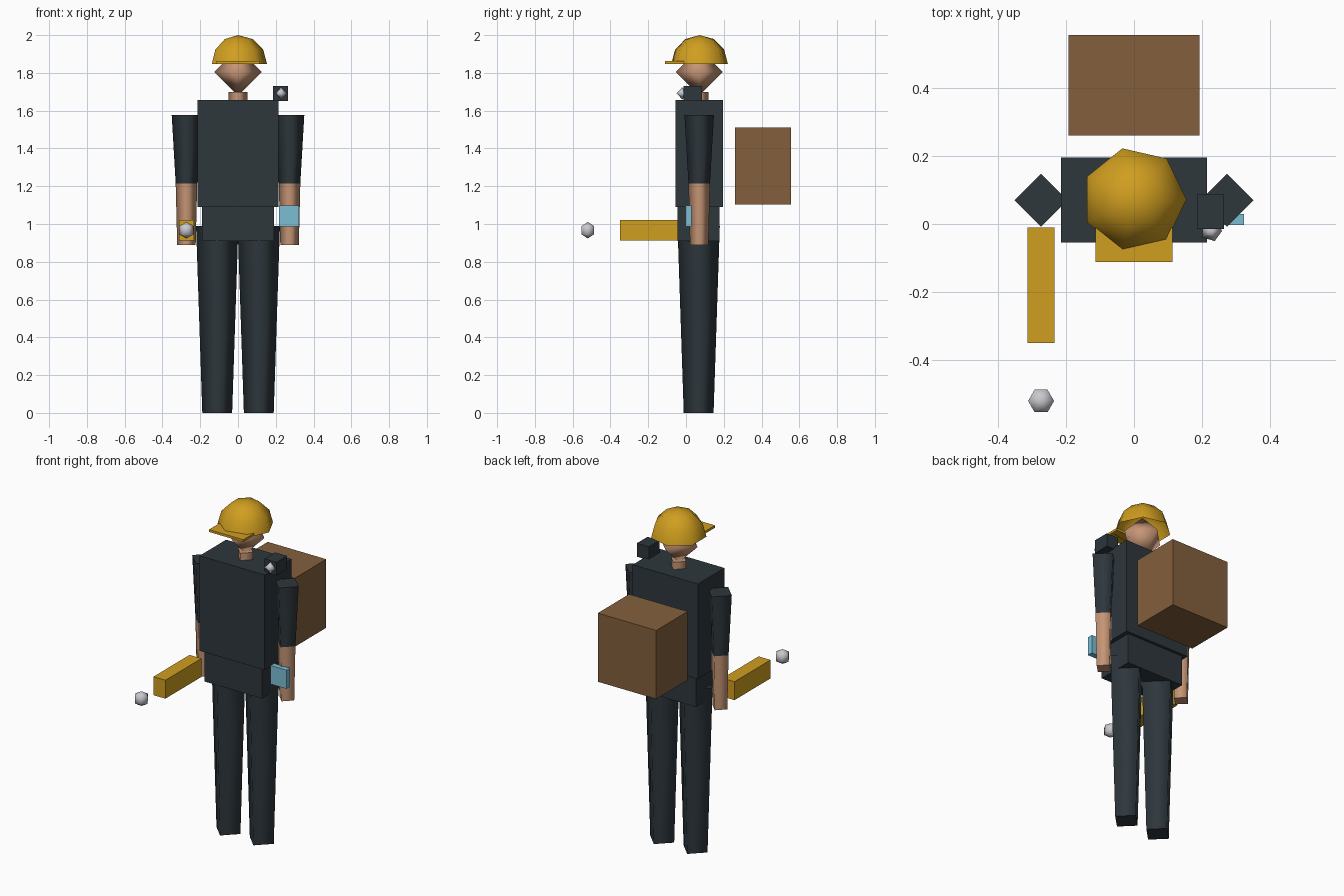
import bpy, bmesh
from math import sin, cos, pi

if "Cube" in bpy.data.objects:
    bpy.data.objects.remove(bpy.data.objects["Cube"], do_unlink=True)


def material(name, rgb):
    m = bpy.data.materials.new(name)
    m.use_nodes = True
    m.diffuse_color = (*rgb, 1)
    for node in m.node_tree.nodes:
        if node.type == 'BSDF_PRINCIPLED':
            node.inputs["Base Color"].default_value = (*rgb, 1)
    return m


SLATE = material("dark slate cloth", (0.027, 0.038, 0.046))
SKIN = material("skin", (0.56, 0.30, 0.178))
GOLD = material("golden yellow", (0.63, 0.342, 0.014))
BROWN = material("brown leather", (0.231, 0.117, 0.047))
CYAN = material("pale blue", (0.202, 0.515, 0.665))
GREY = material("light grey", (0.578, 0.578, 0.617))
CY = 0.07  # depth of the body axis


def finish(name, bm, mat):
    bmesh.ops.recalc_face_normals(bm, faces=bm.faces)
    me = bpy.data.meshes.new(name)
    bm.to_mesh(me)
    bm.free()
    me.materials.append(mat)
    ob = bpy.data.objects.new(name, me)
    bpy.context.collection.objects.link(ob)
    return ob


def box(name, mat, xs, ys, zs):
    bm = bmesh.new()
    bmesh.ops.create_cube(bm, size=1)
    for v in bm.verts:
        v.co = [(lo + hi) / 2 + c * (hi - lo) for c, (lo, hi) in zip(v.co, (xs, ys, zs))]
    return finish(name, bm, mat)


def lathe(name, mat, x, y, profile, sides, capped=False):
    """Smooth turned shape; profile is (radius, z) from bottom to top."""
    bm = bmesh.new()
    rings = []
    for r, z in profile:
        if r < 1e-6:
            rings.append([bm.verts.new((x, y, z))] * sides)
        else:
            rings.append([bm.verts.new((x + r * cos(2 * pi * i / sides),
                                        y + r * sin(2 * pi * i / sides), z))
                          for i in range(sides)])
    for low, high in zip(rings, rings[1:]):
        for i in range(sides):
            j = (i + 1) % sides
            corners = list(dict.fromkeys([low[i], low[j], high[j], high[i]]))
            bm.faces.new(corners).smooth = True
    if capped:
        for ring in (rings[0], rings[-1]):
            cap = bm.faces.new(ring)
            for e in cap.edges:
                e.smooth = False
    return finish(name, bm, mat)


def ball(name, mat, x, y, z, radius, sides, rings):
    arc = [(radius * sin(pi * k / rings), z - radius * cos(pi * k / rings))
           for k in range(rings + 1)]
    return lathe(name, mat, x, y, arc, sides)


# Body
box("torso", SLATE, (-0.215, 0.215), (-0.055, 0.195), (1.09, 1.657))
box("pelvis", SLATE, (-0.19, 0.19), (-0.045, 0.178), (0.91, 1.09))

# Limbs, mirrored left and right
for side, s in (("left", 1), ("right", -1)):
    lathe(side + "_leg", SLATE, s * 0.11, 0.067, [(0.079, 0), (0.112, 0.99)], 4, True)
    lathe(side + "_sleeve", SLATE, s * 0.273, CY, [(0.057, 1.215), (0.078, 1.577)], 4, True)
    lathe(side + "_forearm", SKIN, s * 0.273, CY, [(0.049, 0.89), (0.057, 1.215)], 4, True)

# Head and neck
lathe("neck", SKIN, 0, CY, [(0.05, 1.65), (0.05, 1.70)], 4, True)
ball("head", SKIN, 0, CY, 1.805, 0.125, 4, 2)

# Hard hat: open dome and front peak
dome = [(0.154 * cos(pi * k / 6), 1.846 + 0.154 * sin(pi * k / 6)) for k in range(4)]
lathe("hat_dome", GOLD, 0, 0.072, dome, 7)
box("hat_peak", GOLD, (-0.113, 0.113), (-0.112, -0.01), (1.848, 1.862))

# Carried gear
box("backpack", BROWN, (-0.193, 0.193), (0.26, 0.556), (1.103, 1.512))
box("hand_tool", GOLD, (-0.313, -0.234), (-0.35, -0.01), (0.912, 1.022))
ball("tool_tip", GREY, -0.273, -0.52, 0.967, 0.044, 6, 3)
box("wrist_screen", CYAN, (0.218, 0.323), (-0.003, 0.03), (0.987, 1.098))
box("shoulder_camera", SLATE, (0.185, 0.264), (-0.014, 0.086), (1.65, 1.73))
ball("camera_lens", GREY, 0.227, -0.02, 1.692, 0.032, 5, 2)
